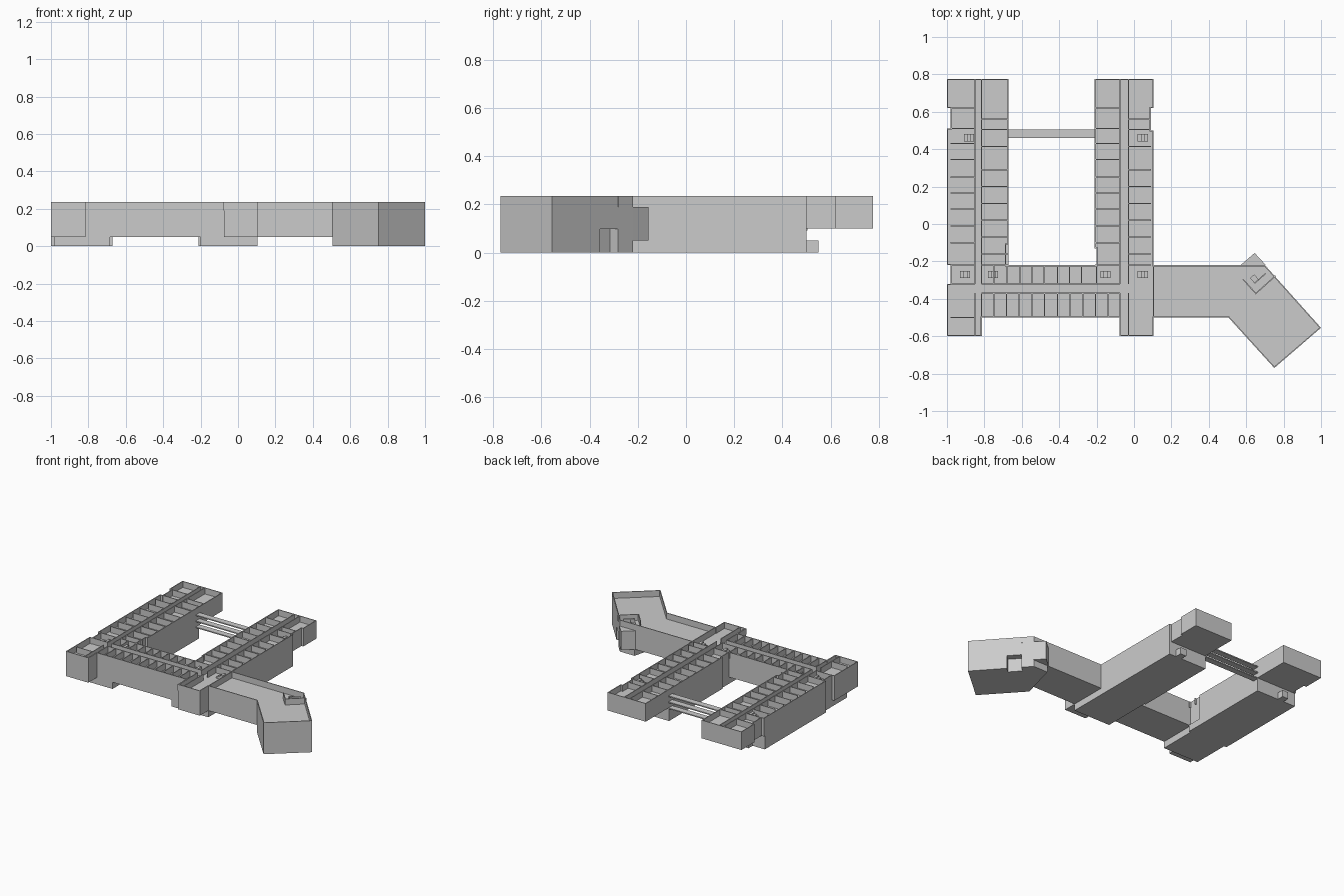
import bpy, bmesh, math
from mathutils import Matrix, Vector

if "Cube" in bpy.data.objects:
    bpy.data.objects.remove(bpy.data.objects["Cube"])

FLOOR, TOP, WALL = 0.19, 0.235, 0.006


def finish(name, bm):
    bmesh.ops.recalc_face_normals(bm, faces=bm.faces)
    me = bpy.data.meshes.new(name)
    bm.to_mesh(me)
    bm.free()
    ob = bpy.data.objects.new(name, me)
    bpy.context.collection.objects.link(ob)
    return ob


def prism(name, pts, z0, z1, floor=None):
    """Extruded plan outline; with a floor height it becomes an open tray."""
    bm = bmesh.new()
    face = bm.faces.new([bm.verts.new((x, y, z0)) for x, y in pts])
    ext = bmesh.ops.extrude_face_region(bm, geom=[face], use_keep_orig=True)["geom"]
    bmesh.ops.translate(bm, vec=(0, 0, z1 - z0),
                        verts=[g for g in ext if isinstance(g, bmesh.types.BMVert)])
    bmesh.ops.recalc_face_normals(bm, faces=bm.faces)
    if floor is not None:
        top = max(bm.faces, key=lambda f: f.calc_center_median().z)
        bmesh.ops.inset_region(bm, faces=[top], thickness=WALL, use_even_offset=True)
        inner = bmesh.ops.extrude_discrete_faces(bm, faces=[top])["faces"][0]
        bmesh.ops.translate(bm, vec=(0, 0, floor - z1), verts=inner.verts)
    return finish(name, bm)


def boxes(name, items):
    """Several boxes (x0, x1, y0, y1, z0, z1) in one object."""
    bm = bmesh.new()
    for x0, x1, y0, y1, z0, z1 in items:
        m = (Matrix.Translation(((x0 + x1) / 2, (y0 + y1) / 2, (z0 + z1) / 2))
             @ Matrix.Diagonal((x1 - x0, y1 - y0, z1 - z0, 1)))
        bmesh.ops.create_cube(bm, size=1, matrix=m)
    return finish(name, bm)


def wall_x(y, x0, x1):
    return (x0, x1, y - WALL / 2, y + WALL / 2, FLOOR, TOP)


def wall_y(x, y0, y1):
    return (x - WALL / 2, x + WALL / 2, y0, y1, FLOOR, TOP)


# Full plan outline, counter-clockwise from the front left corner
plan = [(-1, -.6), (-.815, -.6), (-.815, -.5), (-.075, -.5), (-.075, -.6),
        (.105, -.6), (.105, -.5), (.505, -.5), (.75, -.77), (1, -.555),
        (.70, -.22), (.105, -.22), (.105, .5), (.09, .5), (.09, .62),
        (.105, .62), (.105, .775), (-.21, .775), (-.21, -.13), (-.2, -.13),
        (-.2, -.22), (-.685, -.22), (-.685, -.11), (-.67, -.11), (-.67, .775),
        (-1, .775), (-1, .62), (-.98, .62), (-.98, .51), (-1, .51),
        (-1, -.22), (-.98, -.22), (-.98, -.32), (-1, -.32)]
prism("upper_storeys", plan, .1, TOP, FLOOR)

# Storey below the overhanging back ends
lower = plan[:13] + [(-.21, .5)] + plan[18:24] + [(-.67, .5), (-1, .5)] + plan[30:]
second = prism("second_storey", lower, .05, .1)

# Ground storey under the two wings and the angled hall
boxes("left_ground_storey", [(-1, -.67, -.22, .5, 0, .05), (-.98, -.685, -.5, -.22, 0, .05)])
boxes("middle_ground_storey", [(-.21, .105, -.13, .5, 0, .05), (-.2, .105, -.5, -.13, 0, .05)])
hall = prism("hall_ground_storey",
             [(.505, -.5), (.75, -.77), (1, -.555), (.70, -.22), (.58, -.22)], 0, .05)
prism("hall_stair_bay", [(.57, -.22), (.645, -.155), (.705, -.22)], .05, FLOOR)
boxes("back_stair_annexes", [(x, x + .05, .5, .55, 0, .05) for x in (-.9, 0.0)])

# Bridges joining the wings
boxes("bridges", [(-.67, -.21, .46, .505, z - .008, z) for z in (.1, .145, .19)])

# Corridor walls
corridors = []
for a, b in ((-.85, -.815), (-.075, -.03)):
    corridors += [wall_y(a, -.6, -.37), wall_y(a, -.32, .77),
                  wall_y(b, -.6, -.37), wall_y(b, -.32, .77)]
corridors += [wall_x(-.32, -.815, -.075), wall_x(-.37, -.815, -.075),
              wall_y(.105, -.5, -.22)]
boxes("corridor_walls", corridors)

# Room partitions along both wings and the cross wing
rooms = []
for outer0, inner0, inner1, outer1 in ((-.98, -.85, -.815, -.672), (-.208, -.075, -.03, .09)):
    for y in (.62, .51, .43, .345, .25, .165, .08, -.01, -.1, -.22, -.32, -.5):
        if y > -.3 or outer0 < -.5:
            rooms.append(wall_x(y, outer0, inner0))
    for y in (.56, .505, .415, .29, .2, .11, .02, -.07, -.16, -.22):
        rooms.append(wall_x(y, inner1, outer1))
rooms += [wall_y(-.75 + .068 * i, -.5, -.37) for i in range(10)]
rooms += [wall_y(x, -.32, -.22) for x in (-.75, -.68, -.61, -.545, -.48, -.41, -.345, -.28, -.2)]
boxes("room_partitions", rooms)

# Stair flights in the stairwells
steps = []
for x, y in ((-.91, .44), (.02, .44), (-.93, -.29), (.02, -.29), (-.78, -.29), (-.18, -.29)):
    for i in range(3):
        steps.append((x + i * .018, x + (i + 1) * .018, y, y + .04, FLOOR, FLOOR + .01 * (i + 1)))
boxes("stair_flights", steps)

# Hall stairwell, turned to follow the angled side
turn = Matrix.Translation((.67, -.285, 0)) @ Matrix.Rotation(math.radians(42), 4, 'Z')
well = boxes("hall_stairwell", [(-.075, .07, -.055, -.049, FLOOR, TOP),
                                (-.075, -.069, -.055, .05, FLOOR, TOP),
                                (-.04, .04, -.01, -.004, FLOOR, TOP - .01),
                                (-.04, -.01, -.01, .03, FLOOR, TOP - .02)])
well.matrix_world = turn

# Entrance recess in the angled side of the hall
cutter = boxes("entrance_cutter", [(-.05, .05, -.05, .05, -.02, .0985)])
cutter.matrix_world = Matrix.Translation((.79, -.32, 0)) @ Matrix.Rotation(math.radians(42), 4, 'Z')
cutter.hide_render = True
cutter.hide_viewport = True
for ob in (second, hall):
    mod = ob.modifiers.new("entrance", 'BOOLEAN')
    mod.operation = 'DIFFERENCE'
    mod.object = cutter
    mod.solver = 'EXACT'
